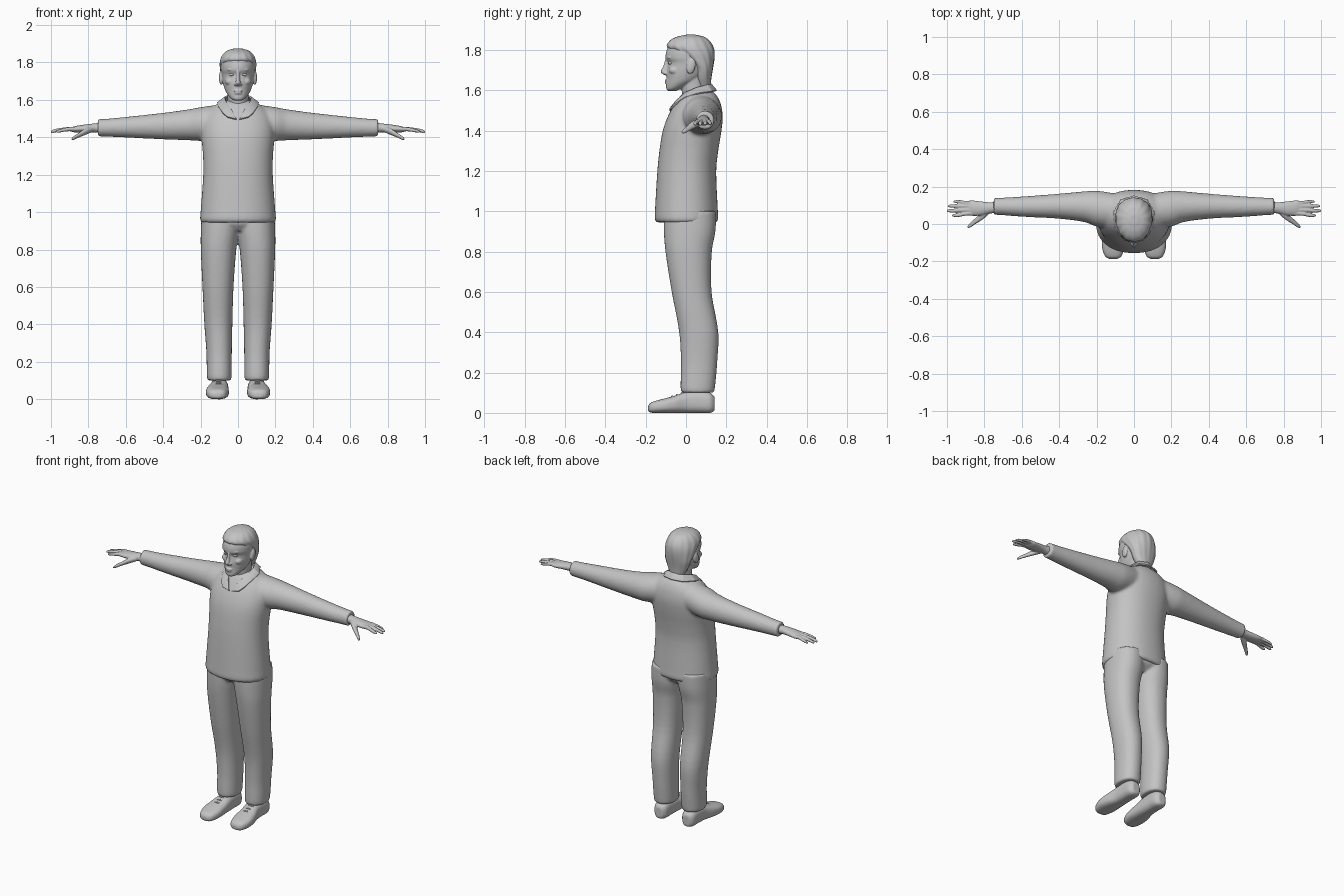
import bpy, bmesh, math
from mathutils import Matrix

grey = bpy.data.materials.new("plain grey")
grey.diffuse_color = (0.55, 0.55, 0.55, 1)


def smooth_rows(rows, steps=5):
    """Fill in rows along a smooth curve through the given ones."""
    def slope(i):
        a, b = rows[max(i - 1, 0)], rows[min(i + 1, len(rows) - 1)]
        return [(q - p) / (b[0] - a[0]) for p, q in zip(a, b)]
    out = []
    for i in range(len(rows) - 1):
        p, q, m, n = rows[i], rows[i + 1], slope(i), slope(i + 1)
        h = q[0] - p[0]
        for k in range(steps):
            t = k / steps
            a, b = 2*t**3 - 3*t*t + 1, t**3 - 2*t*t + t
            c, d = -2*t**3 + 3*t*t, t**3 - t*t
            out.append([a*p[j] + b*h*m[j] + c*q[j] + d*h*n[j] for j in range(5)])
    return out + [list(rows[-1])]


def tube(bm, axis, rows, sides=(1,), n=32, power=2.0, ripple=0.0):
    """Loft of ovals; row = (position on axis, centre 1, centre 2, radius 1, radius 2)."""
    for s in sides:
        rings = []
        for t, c1, c2, r1, r2 in smooth_rows(rows):
            ring = []
            for k in range(n):
                a = 2 * math.pi * k / n
                ca, sa = math.cos(a), math.sin(a)
                w = 1 + ripple * math.cos(a * 14 + t * 12)
                u = c1 + r1 * w * math.copysign(abs(ca) ** (2 / power), ca)
                v = c2 + r2 * w * math.copysign(abs(sa) ** (2 / power), sa)
                x, y, z = {"x": (t, u, v), "y": (u, t, v), "z": (u, v, t)}[axis]
                ring.append(bm.verts.new((s * x, y, z)))
            rings.append(ring)
        faces = [bm.faces.new(rings[0]), bm.faces.new(rings[-1])]
        for p, q in zip(rings, rings[1:]):
            for k in range(n):
                faces.append(bm.faces.new((p[k], p[k-1], q[k-1], q[k])))
        bmesh.ops.recalc_face_normals(bm, faces=faces)


def upright(rows):
    """Rows (z, front y, back y, half width) turned into centred tube rows."""
    return [(z, 0, (f + b) / 2, w, (b - f) / 2) for z, f, b, w in rows]


def ball(bm, pos, size, sides=(1,), tilt=0.0):
    for s in sides:
        m = (Matrix.Translation((s * pos[0], pos[1], pos[2]))
             @ Matrix.Rotation(tilt, 4, "X") @ Matrix.Diagonal((*size, 1)))
        bmesh.ops.create_uvsphere(bm, u_segments=20, v_segments=12, radius=1, matrix=m)


def finish(name, bm, voxel=0, relax=0):
    mesh = bpy.data.meshes.new(name)
    bm.to_mesh(mesh)
    bm.free()
    mesh.materials.append(grey)
    for p in mesh.polygons:
        p.use_smooth = True
    ob = bpy.data.objects.new(name, mesh)
    bpy.context.collection.objects.link(ob)
    if voxel:
        r = ob.modifiers.new("merge", "REMESH")
        r.mode, r.voxel_size, r.use_smooth_shade = "VOXEL", voxel, True
    if relax:
        r = ob.modifiers.new("relax", "SMOOTH")
        r.factor, r.iterations = 0.5, relax
    return ob


BOTH = (1, -1)

# Sweater: body and two sleeves blended together
bm = bmesh.new()
tube(bm, "z", upright([
    (0.945, -0.148, 0.153, 0.197), (0.96, -0.155, 0.16, 0.203), (1.0, -0.154, 0.158, 0.2),
    (1.2, -0.142, 0.15, 0.186), (1.3, -0.132, 0.16, 0.187), (1.4, -0.115, 0.176, 0.195),
    (1.47, -0.09, 0.182, 0.193), (1.53, -0.057, 0.173, 0.172), (1.57, -0.03, 0.155, 0.125),
    (1.588, -0.012, 0.138, 0.09), (1.598, 0.0, 0.13, 0.07)]), n=48, power=2.2)
tube(bm, "x", [
    (0.08, 0.07, 1.488, 0.09, 0.09), (0.2, 0.082, 1.471, 0.096, 0.09),
    (0.26, 0.092, 1.467, 0.083, 0.083), (0.4, 0.095, 1.46, 0.067, 0.071),
    (0.6, 0.093, 1.454, 0.054, 0.055), (0.72, 0.094, 1.451, 0.046, 0.047),
    (0.75, 0.094, 1.451, 0.046, 0.047)], BOTH)
finish("sweater", bm, 0.009, 6)

# Shirt collar: folded strip around the neck, open at the front
top = [(0, 0.122, 1.63), (0.05, 0.105, 1.625), (0.07, 0.055, 1.612),
       (0.062, 0.0, 1.588), (0.035, -0.047, 1.547), (0.008, -0.08, 1.495)]
low = [(0, 0.15, 1.597), (0.07, 0.128, 1.592), (0.11, 0.06, 1.583),
       (0.104, -0.005, 1.562), (0.082, -0.053, 1.53), (0.058, -0.078, 1.508)]
bm = bmesh.new()
strips = []
for edge in (top, low):
    pts = [(-x, y, z) for x, y, z in edge[:0:-1]] + edge
    strips.append([bm.verts.new(p) for p in pts])
for k in range(len(strips[0]) - 1):
    bm.faces.new((strips[0][k], strips[1][k], strips[1][k+1], strips[0][k+1]))
bmesh.ops.recalc_face_normals(bm, faces=bm.faces)
collar = finish("collar", bm)
sol = collar.modifiers.new("thickness", "SOLIDIFY")
sol.thickness, sol.offset = 0.01, 0
bev = collar.modifiers.new("soft edge", "BEVEL")
bev.width, bev.segments = 0.002, 2

# Trousers: two legs joined at the hips
bm = bmesh.new()
tube(bm, "z", [
    (0.1, 0.1, 0.058, 0.062, 0.08), (0.12, 0.1, 0.058, 0.066, 0.085),
    (0.25, 0.101, 0.065, 0.068, 0.09), (0.4, 0.105, 0.063, 0.075, 0.097),
    (0.6, 0.107, 0.028, 0.083, 0.099), (0.8, 0.104, 0.013, 0.095, 0.115),
    (0.9, 0.097, 0.018, 0.102, 0.128), (1.0, 0.094, 0.02, 0.1, 0.13)], BOTH, power=2.2)
tube(bm, "z", upright([(0.9, -0.08, 0.1, 0.15), (0.94, -0.11, 0.14, 0.19),
                       (1.0, -0.11, 0.14, 0.19)]))
finish("trousers", bm, 0.008, 5)

# Shoes with laces
bm = bmesh.new()
tube(bm, "y", [
    (-0.188, 0.111, 0.022, 0.02, 0.013), (-0.175, 0.111, 0.026, 0.043, 0.025),
    (-0.12, 0.111, 0.034, 0.061, 0.034), (-0.06, 0.108, 0.042, 0.059, 0.042),
    (0.0, 0.101, 0.052, 0.05, 0.052), (0.06, 0.1, 0.055, 0.047, 0.055),
    (0.12, 0.1, 0.05, 0.043, 0.05), (0.142, 0.1, 0.045, 0.025, 0.036)], BOTH, power=2.7)
finish("shoes", bm, 0.006, 4)
bm = bmesh.new()
for y, z in ((-0.015, 0.1), (-0.04, 0.091), (-0.065, 0.083)):
    tube(bm, "x", [(0.078, y, z - 0.008, 0.004, 0.004), (0.105, y - 0.004, z, 0.005, 0.004),
                   (0.132, y, z - 0.008, 0.004, 0.004)], BOTH, n=8)
finish("laces", bm)

# Hands: palm, four fingers and thumb
bm = bmesh.new()
tube(bm, "x", [
    (0.72, 0.09, 1.45, 0.031, 0.029), (0.77, 0.086, 1.45, 0.03, 0.024),
    (0.82, 0.083, 1.447, 0.038, 0.021), (0.87, 0.085, 1.443, 0.041, 0.017),
    (0.895, 0.085, 1.441, 0.036, 0.01)], BOTH)
for y0, y1, tip, r in ((0.055, 0.046, 0.972, 0.0105), (0.075, 0.071, 1.0, 0.011),
                       (0.096, 0.096, 0.994, 0.0105), (0.114, 0.12, 0.965, 0.0095)):
    tube(bm, "x", [(0.85, y0, 1.444, r, r + 0.002), (0.9, y0, 1.444, r, r + 0.001),
                   (tip - 0.03, y1, 1.437, r * 0.9, r * 0.9),
                   (tip - 0.005, y1, 1.431, r * 0.7, r * 0.7),
                   (tip + 0.002, y1, 1.43, r * 0.3, r * 0.3)], BOTH, n=14)
tube(bm, "x", [(0.775, 0.068, 1.444, 0.015, 0.014), (0.81, 0.045, 1.433, 0.022, 0.018),
               (0.85, 0.014, 1.412, 0.016, 0.013), (0.88, -0.01, 1.395, 0.012, 0.01),
               (0.89, -0.017, 1.389, 0.006, 0.005)], BOTH, n=16)
finish("hands", bm, 0.004, 3)

# Head: neck, skull, nose, lips, cheeks and ears
bm = bmesh.new()
tube(bm, "z", upright([(1.49, -0.03, 0.11, 0.07), (1.56, -0.018, 0.102, 0.058),
                       (1.62, -0.025, 0.1, 0.056), (1.68, -0.03, 0.1, 0.06)]))
tube(bm, "z", upright([
    (1.596, -0.088, -0.05, 0.018), (1.604, -0.097, -0.03, 0.034), (1.625, -0.098, 0.02, 0.053),
    (1.65, -0.096, 0.07, 0.068), (1.69, -0.097, 0.11, 0.08), (1.735, -0.09, 0.128, 0.087),
    (1.76, -0.101, 0.13, 0.09), (1.8, -0.095, 0.13, 0.089), (1.84, -0.07, 0.112, 0.074),
    (1.86, -0.035, 0.08, 0.05), (1.868, 0.0, 0.05, 0.02)]), n=48)
tube(bm, "z", [(1.675, 0, -0.097, 0.012, 0.012), (1.69, 0, -0.108, 0.014, 0.018),
               (1.72, 0, -0.099, 0.009, 0.014), (1.757, 0, -0.09, 0.009, 0.012)], n=20)
ball(bm, (0.013, -0.1, 1.684), (0.009, 0.012, 0.008), BOTH)
ball(bm, (0, -0.093, 1.648), (0.024, 0.014, 0.006))
ball(bm, (0, -0.092, 1.636), (0.021, 0.014, 0.007))
ball(bm, (0.044, -0.055, 1.698), (0.026, 0.03, 0.022), BOTH)
ball(bm, (0.033, -0.08, 1.762), (0.024, 0.013, 0.006), BOTH)
ball(bm, (0.09, 0.025, 1.718), (0.012, 0.022, 0.038), BOTH, tilt=-0.2)
finish("head", bm, 0.004, 3)

# Eyes
bm = bmesh.new()
ball(bm, (0.033, -0.076, 1.735), (0.015, 0.0125, 0.008), BOTH)
finish("eyes", bm)

# Hair: wavy cap, hanging to the nape
bm = bmesh.new()
tube(bm, "z", upright([
    (1.612, 0.06, 0.122, 0.045), (1.66, 0.045, 0.126, 0.07), (1.71, 0.03, 0.134, 0.086),
    (1.75, -0.015, 0.14, 0.094), (1.785, -0.06, 0.141, 0.098), (1.815, -0.094, 0.135, 0.095),
    (1.845, -0.08, 0.116, 0.08), (1.865, -0.045, 0.088, 0.055),
    (1.875, 0.0, 0.05, 0.02)]), n=112, ripple=0.013)
finish("hair", bm, 0.004, 2)
